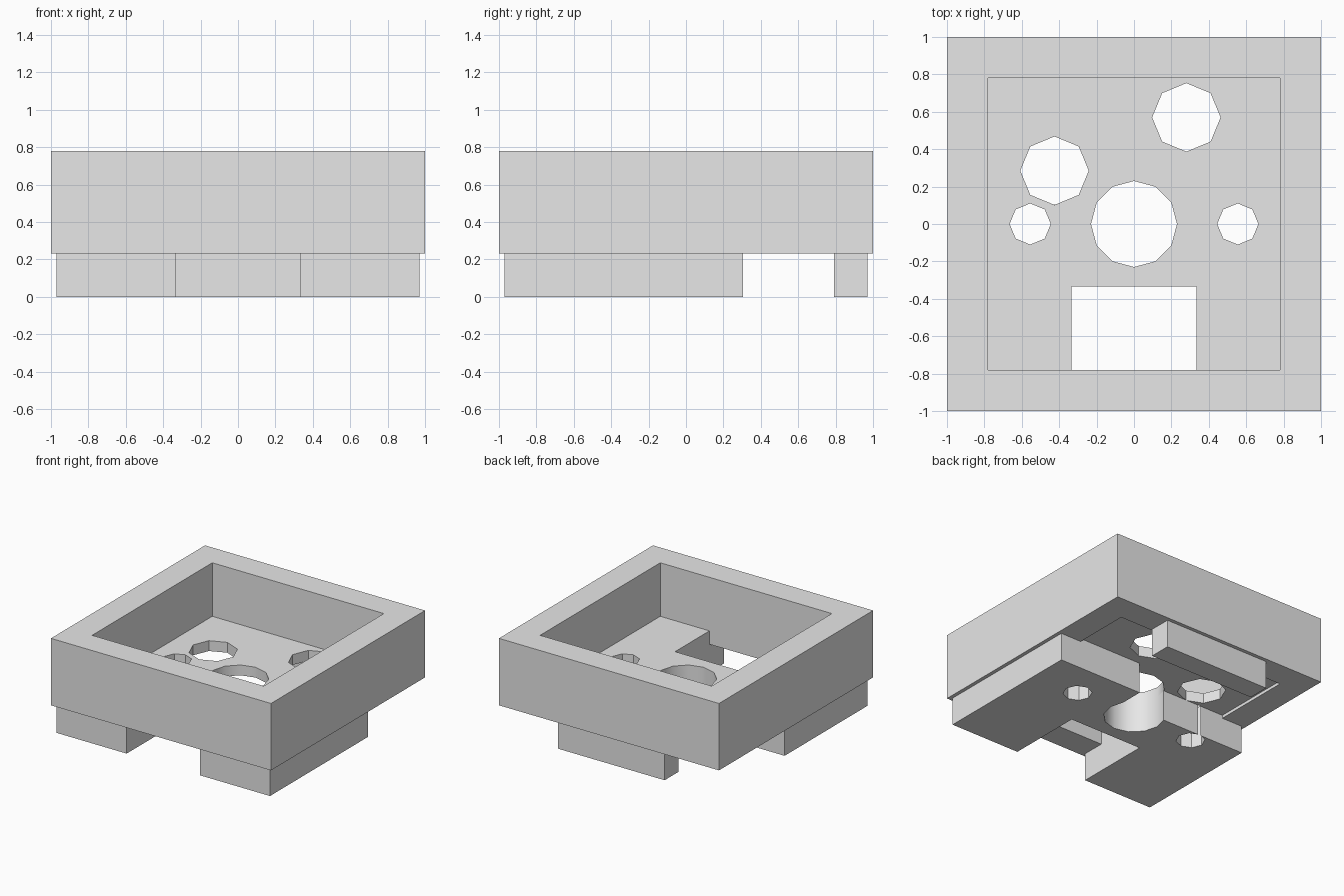
import bpy
import bmesh
import math

cube = bpy.data.objects.get("Cube")
if cube:
    bpy.data.objects.remove(cube, do_unlink=True)

grey = bpy.data.materials.new("light_grey")
grey.use_nodes = True
grey.diffuse_color = (0.8, 0.8, 0.8, 1)
grey.node_tree.nodes["Principled BSDF"].inputs["Base Color"].default_value = (0.8, 0.8, 0.8, 1)


def prism(name, outline, z0, z1):
    """Extrude a flat outline upward from z0 to z1."""
    bm = bmesh.new()
    face = bm.faces.new([bm.verts.new((x, y, z0)) for x, y in outline])
    top = bmesh.ops.extrude_face_region(bm, geom=[face])["geom"]
    moved = [v for v in top if isinstance(v, bmesh.types.BMVert)]
    bmesh.ops.translate(bm, verts=moved, vec=(0, 0, z1 - z0))
    bmesh.ops.recalc_face_normals(bm, faces=bm.faces)
    mesh = bpy.data.meshes.new(name)
    bm.to_mesh(mesh)
    bm.free()
    mesh.materials.append(grey)
    obj = bpy.data.objects.new(name, mesh)
    bpy.context.collection.objects.link(obj)
    return obj


def rect(x0, x1, y0, y1):
    return [(x0, y0), (x1, y0), (x1, y1), (x0, y1)]


def circle(x, y, r, sides):
    turn = math.tau / sides
    return [(x + r * math.cos(i * turn), y + r * math.sin(i * turn)) for i in range(sides)]


def cut(obj, outline):
    """Cut a vertical hole right through a part."""
    cutter = prism("hole_cutter", outline, -1, 2)
    mod = obj.modifiers.new("hole", 'BOOLEAN')
    mod.operation = 'DIFFERENCE'
    mod.solver = 'EXACT'
    mod.object = cutter
    bpy.context.view_layer.objects.active = obj
    bpy.ops.object.modifier_apply(modifier=mod.name)
    bpy.data.objects.remove(cutter, do_unlink=True)


# Heights of the stacked layers
RIM, RECESS, FLOOR, TOP = 0.23, 0.255, 0.34, 0.78
INNER, FOOT = 0.78, 0.97

# Square outer frame
frame = prism("outer_frame", rect(-1, 1, -1, 1), RIM, TOP)
cut(frame, rect(-INNER, INNER, -INNER, INNER))

# Recessed floor inside the frame, with a front window
floor = prism("floor_plate", rect(-INNER, INNER, -INNER, INNER), RECESS, FLOOR)
cut(floor, rect(-0.333, 0.333, -1, -0.333))

# Stepped base under the floor, with the window left open at the front
base = prism("base_block", [
    (-FOOT, -FOOT), (-0.333, -FOOT), (-0.333, -0.333), (0.333, -0.333),
    (0.333, -FOOT), (FOOT, -FOOT), (FOOT, 0.305), (0.2, 0.305),
    (0.2, 0.105), (-FOOT, 0.105)], 0, RECESS)

# Round holes through both layers
for part in (floor, base):
    cut(part, circle(0, 0, 0.23, 12))
    for side in (-1, 1):
        cut(part, circle(side * 0.555, 0, 0.11, 8))

# Octagonal pin holes through the floor only
for x, y in ((-0.425, 0.285), (0.28, 0.57)):
    cut(floor, circle(x, y, 0.183, 8))

# Bar foot at the back
prism("back_foot", rect(-0.485, 0.485, 0.79, FOOT), 0, RIM)

# Round off the shading of the centre hole only
for part in (floor, base):
    bpy.ops.object.select_all(action='DESELECT')
    part.select_set(True)
    bpy.context.view_layer.objects.active = part
    bpy.ops.object.shade_smooth_by_angle(angle=math.radians(32))
